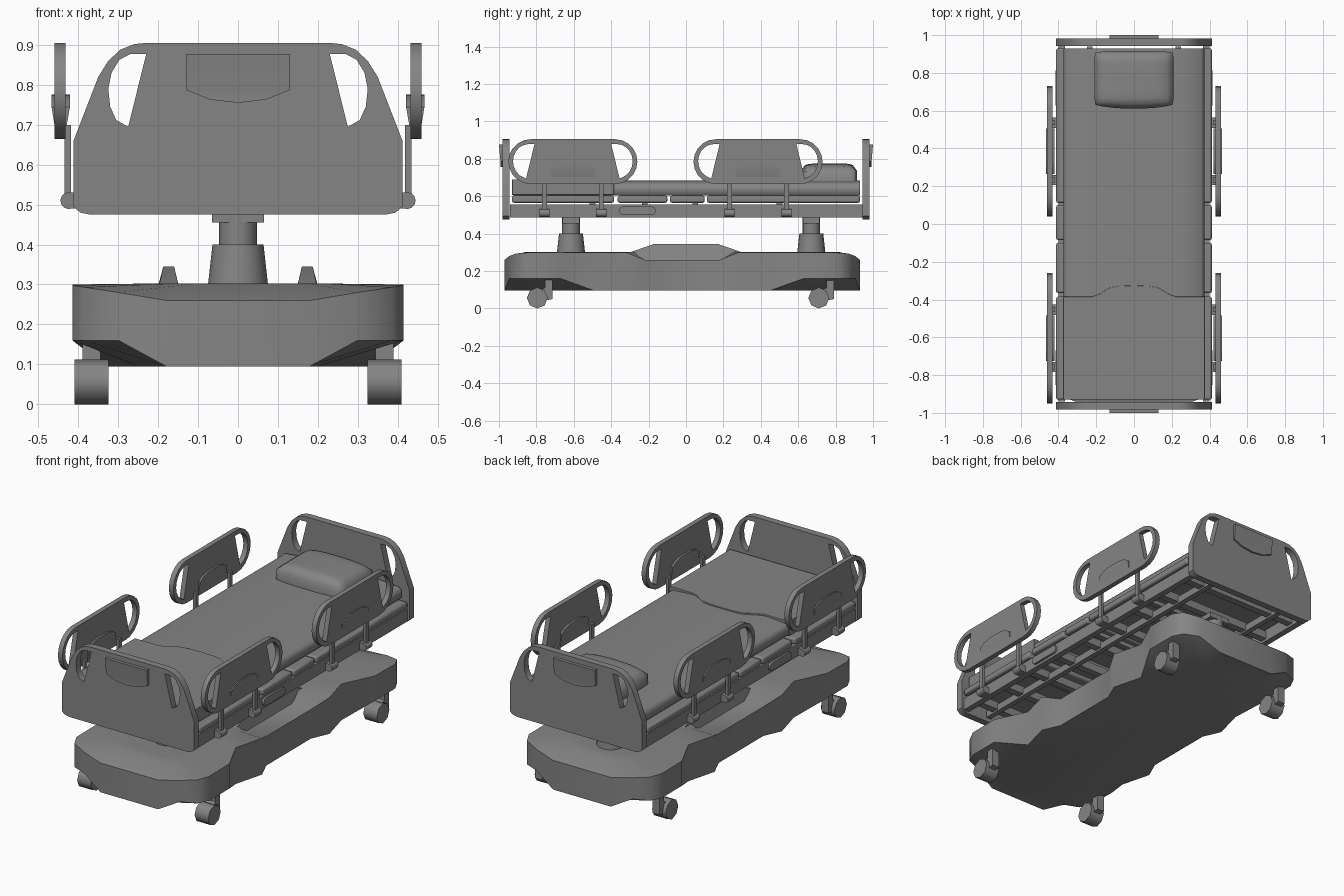
import bpy, bmesh
from math import sin, cos, pi, radians

if "Cube" in bpy.data.objects:
    bpy.data.objects.remove(bpy.data.objects["Cube"])

# Dark grey finish shared by every part
grey = bpy.data.materials.new("dark_grey")
grey.diffuse_color = (.235, .235, .235, 1)
grey.use_nodes = True
grey.node_tree.nodes["Principled BSDF"].inputs["Base Color"].default_value = grey.diffuse_color


def finish(name, bm, bevel=0, seg=2, angle=46):
    bmesh.ops.remove_doubles(bm, verts=bm.verts, dist=1e-5)
    bmesh.ops.recalc_face_normals(bm, faces=bm.faces)
    me = bpy.data.meshes.new(name)
    bm.to_mesh(me)
    bm.free()
    me.materials.append(grey)
    ob = bpy.data.objects.new(name, me)
    bpy.context.collection.objects.link(ob)
    bpy.ops.object.select_all(action='DESELECT')
    ob.select_set(True)
    bpy.context.view_layer.objects.active = ob
    bpy.ops.object.shade_smooth_by_angle(angle=radians(angle))
    if bevel:
        m = ob.modifiers.new("Bevel", 'BEVEL')
        m.width, m.segments, m.limit_method = bevel, seg, 'ANGLE'
    return ob


def box(name, x0, x1, y0, y1, z0, z1, bevel=0):
    bm = bmesh.new()
    bmesh.ops.create_cube(bm, size=1)
    for v in bm.verts:
        v.co = ((x0 + x1) / 2 + v.co.x * (x1 - x0), (y0 + y1) / 2 + v.co.y * (y1 - y0),
                (z0 + z1) / 2 + v.co.z * (z1 - z0))
    return finish(name, bm, bevel)


def cyl(name, c, r1, r2, depth, axis='Z', n=16):
    bm = bmesh.new()
    bmesh.ops.create_cone(bm, cap_ends=True, segments=n, radius1=r1, radius2=r2, depth=depth)
    for v in bm.verts:
        x, y, z = v.co
        if axis == 'X':
            x, y, z = z, x, y
        elif axis == 'Y':
            x, y, z = x, z, y
        v.co = (x + c[0], y + c[1], z + c[2])
    return finish(name, bm)


def plate(name, loops, w0, w1, view, bevel=0, seg=2):
    """Filled outline with holes, extruded from w0 to w1 along the view axis."""
    cu = bpy.data.curves.new(name, 'CURVE')
    cu.dimensions, cu.fill_mode, cu.extrude = '2D', 'BOTH', abs(w1 - w0) / 2
    for pts in loops:
        s = cu.splines.new('POLY')
        s.points.add(len(pts) - 1)
        for p, q in zip(s.points, pts):
            p.co = (q[0], q[1], 0, 1)
        s.use_cyclic_u = True
    tmp = bpy.data.objects.new(name, cu)
    bpy.context.collection.objects.link(tmp)
    bpy.context.view_layer.update()
    me = bpy.data.meshes.new_from_object(tmp.evaluated_get(bpy.context.evaluated_depsgraph_get()))
    bpy.data.objects.remove(tmp)
    bm = bmesh.new()
    bm.from_mesh(me)
    bpy.data.meshes.remove(me)
    for v in bm.verts:
        u, t, w = v.co
        w += (w0 + w1) / 2
        v.co = {'front': (u, w, t), 'side': (w, u, t), 'top': (u, t, w)}[view]
    return finish(name, bm, bevel, seg)


def both(pts):
    """Mirror a half outline across u = 0."""
    return pts + [(-u, v) for u, v in reversed(pts) if u > 1e-6]


def flip(pts):
    return [(-u, v) for u, v in pts]


# Base: quarter outline (x, y, top z, bottom z, inner bottom x, inner bottom y)
quarter = [(.18, .95, .26, .095, .17, .93), (.30, .925, .28, .16, .175, .85),
           (.385, .89, .293, .16, .18, .80), (.415, .83, .298, .16, .20, .74),
           (.415, .65, .30, .16, .25, .62), (.33, .47, .30, .095, .31, .47),
           (.375, .3, .30, .095, .355, .3), (.33, .2, .26, .095, .31, .2)]
ring = [(x, y, a, b, p, q) for x, y, a, b, p, q in quarter]
ring += [(x, -y, a, b, p, -q) for x, y, a, b, p, q in reversed(quarter)]
ring += [(-x, y, a, b, -p, q) for x, y, a, b, p, q in reversed(ring)]
bm = bmesh.new()
# Inner top row dips with the side ledges next to the raised ribs
rows = [[bm.verts.new(c) for c in cs] for cs in (
    [(x * .42, y * .82, .302) for x, y, a, b, p, q in ring],
    [(x * .6, y * (1 if abs(y) < .35 else .88), .26 if abs(y) < .25 else .302) for x, y, a, b, p, q in ring],
    [(x, y, a) for x, y, a, b, p, q in ring],
    [(x, y, b) for x, y, a, b, p, q in ring],
    [(p, q, .095) for x, y, a, b, p, q in ring])]
for v in bm.verts:
    v.co.y -= .02
for r0, r1 in zip(rows, rows[1:]):
    for i in range(len(ring)):
        j = (i + 1) % len(ring)
        bm.faces.new((r0[i], r0[j], r1[j], r1[i]))
bm.faces.new(rows[0])
bm.faces.new(rows[-1])
bmesh.ops.dissolve_degenerate(bm, edges=bm.edges, dist=1e-4)
finish("base", bm)

# Raised ribs on the base and the casters
for s, side in ((1, "right"), (-1, "left")):
    bm = bmesh.new()
    prof = [(-.3, .3), (-.17, .345), (.17, .345), (.3, .3), (.22, .26), (-.22, .26)]
    wide = {.345: (.16, .187), .3: (.15, .197), .26: (.14, .21)}
    lo = [bm.verts.new((s * wide[z][0], y, z)) for y, z in prof]
    hi = [bm.verts.new((s * wide[z][1], y, z)) for y, z in prof]
    for i in range(6):
        bm.faces.new((lo[i], lo[i - 1], hi[i - 1], hi[i]))
    bm.faces.new(lo)
    bm.faces.new(hi)
    finish("base_rib_" + side, bm, angle=20)
    for y, end in ((-.795, "front"), (.71, "rear")):
        cyl(f"caster_wheel_{end}_{side}", (s * .367, y, .056), .056, .056, .085, 'X', 8)
        plate(f"caster_fork_{end}_{side}",
              [[(y + .03, .04), (y + .08, .05), (y + .08, .17), (y + .04, .17), (y + .04, .11), (y, .09)]],
              s * .367 - .022, s * .367 + .022, 'side')

# Lifting columns
for y, end in ((-.615, "front"), (.67, "rear")):
    cyl("column_lower_" + end, (0, y, .35), .075, .064, .1)
    cyl("column_upper_" + end, (0, y, .44), .047, .047, .09)
    box("column_cap_" + end, -.065, .065, y - .045, y + .045, .455, .485)

# Bed frame rails, cross bars and side controls
for s, side in ((1, "right"), (-1, "left")):
    xs = sorted((s * .365, s * .40))
    box("frame_rail_" + side, *xs, -.94, .945, .485, .555)
    xs = sorted((s * .22, s * .25))
    box("inner_rail_" + side, *xs, -.93, .94, .49, .53)
    pill = [(-.26 + (.075 if cos(t) > 0 else -.075) + .023 * cos(t), .522 + .023 * sin(t))
            for t in [pi * (k + .5) / 6 for k in range(12)]]
    plate("side_control_" + side, [pill], s * .395, s * .412, 'side')
for i in range(9):
    y = -.86 + i * .215
    box(f"cross_bar_{i}", -.37, .37, y - .02, y + .02, .50, .545)
for i, y in enumerate((-.5, -.22, .05, .5)):
    box(f"deck_support_{i}", -.36, .36, y - .015, y + .015, .54, .57)

# Four deck panels
for i, (a, b) in enumerate(((-.93, -.385), (-.365, -.1), (-.085, .1), (.112, .93))):
    box(f"deck_panel_{i}", -.412, .412, a, b, .565, .603, .01)

# Mattress, blanket and pillow
prof = both([(.36, .605), (.372, .62), (.372, .655), (.355, .672), (.25, .68), (0, .684)])
plate("mattress", [prof], -.925, .93, 'front')
fold = both([(.375, -.93), (.375, -.385), (.22, -.385), (.18, -.368), (.13, -.338), (.08, -.328), (0, -.325)])
plate("blanket", [fold], .607, .69, 'top', .014, 3)
bm = bmesh.new()
N = 12
bmesh.ops.create_grid(bm, x_segments=N, y_segments=N, size=1)
for v in bm.verts:
    u, w = v.co.x, v.co.y
    puff = max(0, (1 - abs(u) ** 6) * (1 - abs(w) ** 6)) ** .5
    bow = .014 * (1 - u * u) * max(0, -w)
    v.co = (.21 * u * (1 - .03 * w ** 6), .77 + .145 * w - bow + .006 * (u * w) ** 4 * (-1 if w > 0 else 1),
            .735 + (.04 - .012 * u * u) * puff)
edges = [e for e in bm.edges if e.is_boundary]
skirt = bmesh.ops.extrude_edge_only(bm, edges=edges)['geom']
for v in skirt:
    if isinstance(v, bmesh.types.BMVert):
        v.co.z = .675
finish("pillow", bm, angle=75)

# Footboard and headboard with hand holes and a raised panel
board = both([(.37, .475), (.395, .48), (.412, .495), (.412, .66), (.35, .82), (.325, .86),
              (.295, .888), (.26, .902), (.23, .905)])
hole = [(.23, .877), (.27, .877), (.297, .863), (.317, .83), (.325, .79), (.32, .745),
        (.305, .712), (.275, .695)]
panel = both([(0, .755), (.07, .763), (.13, .787), (.13, .877)])
for s, name in ((-1, "footboard"), (1, "headboard")):
    plate(name, [board, hole, flip(hole)], s * .943, s * .982, 'front')
    ob = plate(name + "_panel", [panel], s * .975, s * 1.0, 'front')
    for v in ob.data.vertices:
        if abs(v.co.y) > .99 and v.co.z < .8:
            v.co.y = s * .992

# Guard rails, each with two open grips, a pad, and two hinged posts
arc = [radians(a) for a in range(-90, 91, 18)]
rail = both([(.225 + .12 * cos(t), .785 + .12 * sin(t)) for t in arc])
grip = [(.235 + .085 * cos(t), .787 + .092 * sin(t)) for t in arc[1:]] + [(.205, .879), (.25, .695)]
pad = both([(.12, .69), (.12, .745), (.09, .765), (.05, .774), (0, .776)])
for s, side in ((1, "right"), (-1, "left")):
    for yc, end in ((-.605, "foot"), (.385, "head")):
        tag = f"{end}_{side}"
        mv = lambda pts: [(u + yc, v) for u, v in pts]
        plate("guard_rail_" + tag, [mv(rail), mv(grip), mv(flip(grip))], s * .432, s * .46, 'side')
        ob = plate("guard_pad_" + tag, [mv(pad)], s * .421, s * .467, 'side')
        for v in ob.data.vertices:
            if v.co.z < .7:
                v.co.x = s * .445 + (v.co.x - s * .445) * .6
        for k, dy in enumerate((-.152, .152)):
            y = yc + dy
            xs = sorted((s * .418, s * .434))
            box(f"guard_post_{tag}_{k}", *xs, y - .013, y + .013, .50, .70)
            cyl(f"guard_hinge_{tag}_{k}", (s * .424, y, .51), .021, .021, .055, 'Y', 12)
            xs = sorted((s * .38, s * .425))
            box(f"guard_bracket_{tag}_{k}", *xs, y - .025, y + .025, .49, .53)
